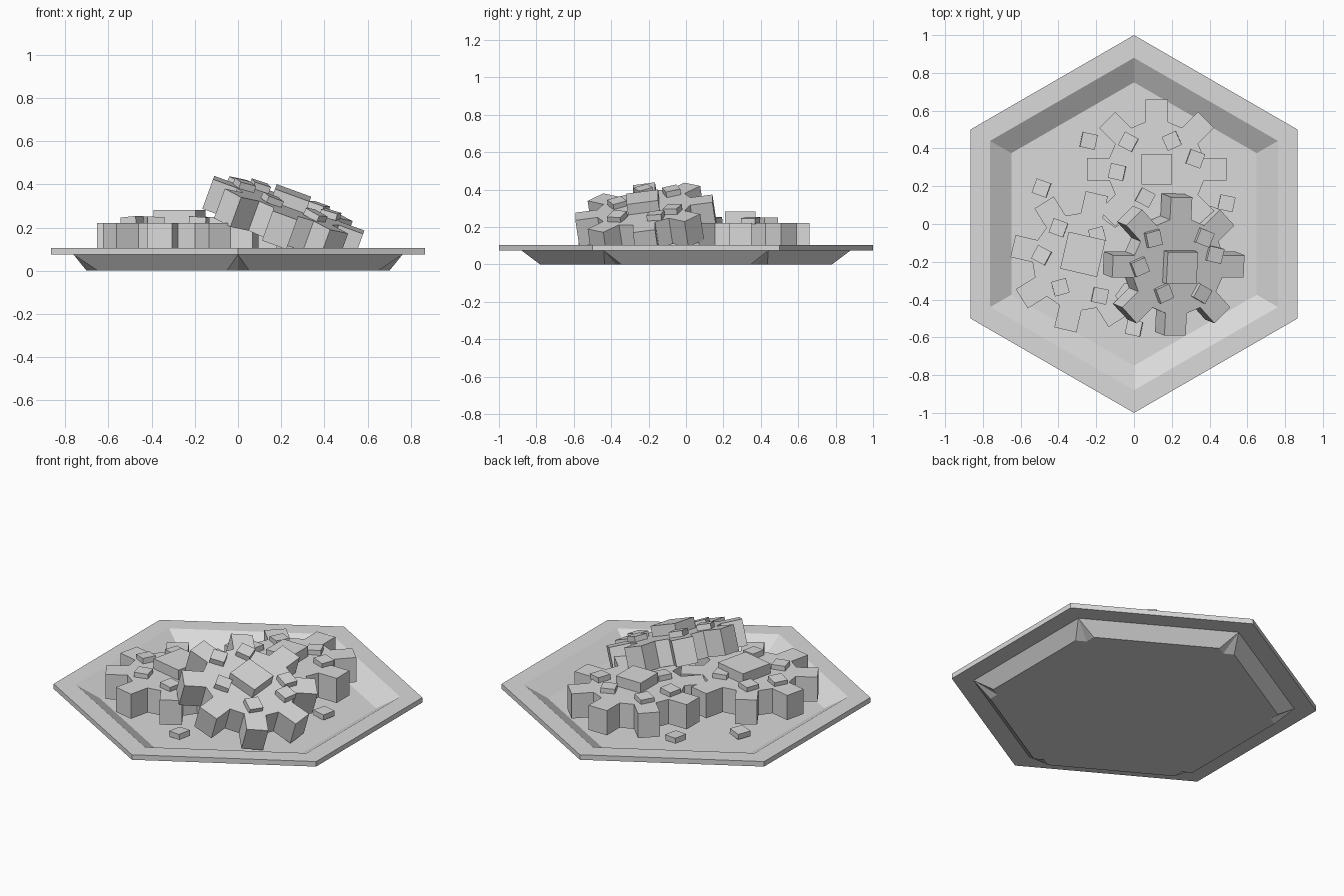
import bpy, bmesh, math, random
from mathutils import Matrix, Vector

if "Cube" in bpy.data.objects:
    bpy.data.objects.remove(bpy.data.objects["Cube"])

random.seed(4)
grey = bpy.data.materials.new("light grey")
grey.diffuse_color = (0.7, 0.7, 0.7, 1)
grey.use_nodes = True
grey.node_tree.nodes["Principled BSDF"].inputs["Base Color"].default_value = grey.diffuse_color


def finish(bm, name, matrix=Matrix()):
    bmesh.ops.recalc_face_normals(bm, faces=bm.faces)
    me = bpy.data.meshes.new(name)
    bm.to_mesh(me)
    bm.free()
    me.materials.append(grey)
    ob = bpy.data.objects.new(name, me)
    ob.matrix_world = matrix
    bpy.context.collection.objects.link(ob)
    return ob


def hex_ring(bm, r, z):
    return [bm.verts.new((r * math.cos(math.radians(60 * i + 30)),
                          r * math.sin(math.radians(60 * i + 30)), z)) for i in range(6)]


def bridge(bm, a, b):
    for i in range(6):
        j = (i + 1) % 6
        bm.faces.new((a[i], a[j], b[j], b[i]))


# Hexagonal plate: floor, sloped wall, flat rim, underside with notched corners
bm = bmesh.new()
floor = hex_ring(bm, 0.75, 0.03)
lip = hex_ring(bm, 0.88, 0.105)
rim_top = hex_ring(bm, 1.0, 0.105)
rim_low = hex_ring(bm, 1.0, 0.075)
under = hex_ring(bm, 0.88, 0.075)
notch = hex_ring(bm, 0.75, 0.0)
bm.faces.new(floor)
for a, b in ((floor, lip), (lip, rim_top), (rim_top, rim_low), (rim_low, under)):
    bridge(bm, a, b)
before, after = [], []
for i in range(6):
    c, p, n = (Vector((0.81 * math.cos(math.radians(60 * k + 30)),
                       0.81 * math.sin(math.radians(60 * k + 30)), 0)) for k in (i, i - 1, i + 1))
    before.append(bm.verts.new(c + (p - c).normalized() * 0.06))
    after.append(bm.verts.new(c + (n - c).normalized() * 0.06))
base = []
for i in range(6):
    j = (i + 1) % 6
    bm.faces.new((under[i], under[j], before[j], after[i]))
    bm.faces.new((under[i], before[i], notch[i]))
    bm.faces.new((under[i], notch[i], after[i]))
    base += [before[i], notch[i], after[i]]
bm.faces.new(base)
finish(bm, "plate")

THICK = 0.147


def gear(name, matrix):
    """Eight-toothed slab, top face at local z = 0."""
    bm = bmesh.new()
    pts = []
    for k in range(8):
        rot = Matrix.Rotation(math.radians(45 * k), 3, 'Z')
        for p in ((0.25, -0.06), (0.37, -0.06), (0.37, 0.06), (0.25, 0.06)):
            pts.append(bm.verts.new(rot @ Vector((p[0], p[1], -THICK))))
    face = bm.faces.new(pts)
    new = bmesh.ops.extrude_face_region(bm, geom=[face])["geom"]
    bmesh.ops.translate(bm, vec=(0, 0, THICK),
                        verts=[v for v in new if isinstance(v, bmesh.types.BMVert)])
    finish(bm, name, matrix)


def block(name, matrix, x, y, z, size, height, turn=0, tilt=0):
    """Square block standing on local height z."""
    bm = bmesh.new()
    bmesh.ops.create_cube(bm, size=1)
    bmesh.ops.scale(bm, vec=(size, size, height), verts=bm.verts)
    m = (matrix @ Matrix.Translation((x, y, z + height / 2))
         @ Matrix.Rotation(math.radians(turn), 4, 'Z')
         @ Matrix.Rotation(math.radians(tilt), 4, 'Y'))
    finish(bm, name, m)


def place(x, y, z, rx=0, ry=0, rz=0):
    return (Matrix.Translation((x, y, z)) @ Matrix.Rotation(math.radians(ry), 4, 'Y')
            @ Matrix.Rotation(math.radians(rx), 4, 'X') @ Matrix.Rotation(math.radians(rz), 4, 'Z'))


# Three toothed pieces: two lying flat, one leaning on them
left = place(-0.28, -0.20, 0.222, rz=-13)
back = place(0.12, 0.29, 0.222)
leaning = place(0.235, -0.225, 0.305, rx=8, ry=20)
gear("left_gear", left)
gear("back_gear", back)
gear("leaning_gear", leaning)

# Square pad on each piece
block("left_pad", left, 0.0, 0.04, 0, 0.2, 0.06)
block("back_pad", back, 0, 0, 0, 0.163, 0.06)
block("leaning_pad", leaning, 0, 0, 0, 0.17, 0.06)

# Small chips on the pieces and on the plate floor (positions seen from above)
flat = Matrix()
chips = {
    "left_chip": [(-0.40, -0.02), (-0.195, -0.06), (-0.49, -0.165), (-0.39, -0.335), (-0.18, -0.38)],
    "back_chip": [(-0.03, 0.435), (0.20, 0.44), (0.325, 0.345), (-0.09, 0.275), (0.06, 0.14)],
    "floor_chip": [(-0.24, 0.44), (-0.49, 0.19), (0.49, 0.11), (0, -0.55)],
    "leaning_chip": [(0.035, -0.23), (0.10, -0.08), (0.37, -0.075), (0.43, -0.165),
                     (0.17, -0.37), (0.37, -0.37)],
}
for name, spots in chips.items():
    for i, (x, y) in enumerate(spots):
        turn = random.choice((-28, -20, -12, 15, 24))
        tilt = random.uniform(-6, 6)
        if name == "leaning_chip":
            block(f"{name}_{i}", leaning, (x - 0.245) / 0.94, (y + 0.23) / 0.99, 0,
                  0.08, 0.032, turn, tilt)
        else:
            block(f"{name}_{i}", flat, x, y, 0.045 if name == "floor_chip" else 0.218,
                  0.08, 0.032, turn, tilt)
